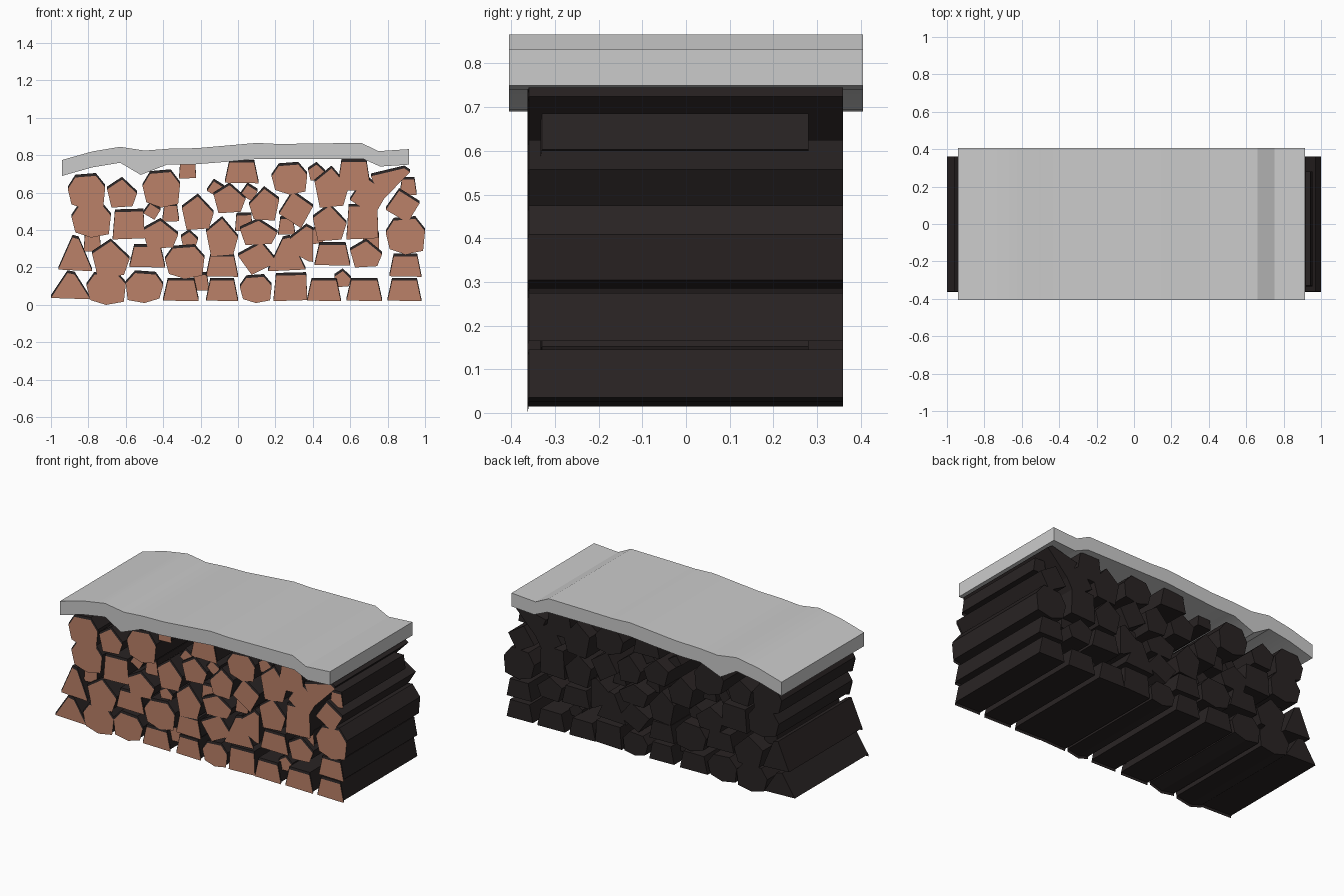
import bpy, bmesh

# Log cross-sections in a unit square; a lowercase letter mirrors the shape
SHAPES = {
    'T': [(0, .03), (1, 0), (.87, 1), (.13, 1)],
    'H': [(.1, .15), (.5, 0), (.95, .1), (1, .65), (.75, 1), (.2, .95), (0, .6)],
    'P': [(.15, 0), (.85, .05), (1, .5), (.5, 1), (0, .65)],
    'A': [(0, .05), (1, 0), (.6, .95), (.42, 1)],
    'W': [(0, .45), (.8, 1), (1, .9), (1, 0), (.85, .02)],
    'D': [(0, .4), (.4, 1), (1, .6), (.65, 0)],
    'B': [(0, 0), (1, .04), (.97, 1), (.07, .97)],
    'V': [(0, .75), (.85, 1), (1, .88), (.3, 0)],
}


def material(name, color):
    m = bpy.data.materials.new(name)
    m.diffuse_color = (*color, 1)
    return m


bark = material("bark", (.022, .017, .017))
wood = material("cut_wood", (.5, .22, .14))


def prism(name, rings, mats=()):
    """Skin a closed solid through rings of points; the last cap gets slot 1."""
    bm = bmesh.new()
    vr = [[bm.verts.new(p) for p in ring] for ring in rings]
    n = len(vr[0])
    for a, b in zip(vr, vr[1:]):
        for i in range(n):
            j = (i + 1) % n
            bm.faces.new((a[i], a[j], b[j], b[i]))
    bm.faces.new(vr[0])
    cap = bm.faces.new(vr[-1])
    cap.material_index = 1 if mats else 0
    bmesh.ops.recalc_face_normals(bm, faces=bm.faces)
    me = bpy.data.meshes.new(name)
    for m in mats:
        me.materials.append(m)
    bm.to_mesh(me)
    bm.free()
    ob = bpy.data.objects.new(name, me)
    bpy.context.collection.objects.link(ob)
    return ob


def logs(row, specs, y0=-.36, y1=.36):
    """Each spec: shape letter, x range, z range. The cut face sits a little low."""
    for k, (s, xa, xb, za, zb) in enumerate(specs):
        pts = [((1 - u if s.islower() else u), v) for u, v in SHAPES[s.upper()]]
        pts = [(xa + u * (xb - xa), za + v * (zb - za)) for u, v in pts]
        rings = [[(x, y, z + d) for x, z in pts]
                 for y, d in ((y1, .015), (y0, .015), (y0 - .003, 0))]
        prism(f"{row}_log_{k + 1}", rings, (bark, wood))


# Bottom row
logs("bottom", [
    ('A', -1, -.79, .03, .17), ('H', -.81, -.6, 0, .17), ('h', -.6, -.4, .01, .17),
    ('T', -.4, -.21, .02, .13), ('T', -.17, 0, .02, .13), ('H', .01, .18, .01, .15),
    ('B', .19, .37, .02, .16), ('T', .37, .55, .02, .13), ('T', .58, .77, .02, .13),
    ('T', .8, .98, .02, .13)])

# Second row
logs("second", [
    ('A', -.96, -.78, .18, .36), ('P', -.78, -.58, .15, .34), ('T', -.58, -.39, .2, .31),
    ('H', -.39, -.18, .14, .31), ('T', -.17, 0, .15, .26), ('d', 0, .21, .16, .33),
    ('a', .16, .36, .18, .36), ('W', .23, .4, .23, .42), ('T', .41, .6, .21, .32),
    ('P', .6, .77, .2, .34), ('T', .81, .98, .15, .26)])

# Third row
logs("third", [
    ('H', -.89, -.68, .36, .54), ('B', -.67, -.5, .35, .5), ('P', -.51, -.32, .3, .45),
    ('P', -.3, -.13, .4, .58), ('P', -.17, 0, .26, .46), ('P', .01, .21, .32, .45),
    ('p', .06, .22, .45, .62), ('D', .22, .4, .41, .6), ('P', .4, .58, .34, .53),
    ('B', .58, .75, .35, .53), ('H', .79, 1, .27, .46)])

# Upper rows
logs("upper", [
    ('H', -.91, -.71, .51, .69), ('P', -.7, -.54, .52, .67), ('H', -.51, -.31, .52, .71),
    ('P', -.13, .04, .49, .64), ('T', -.07, .11, .65, .76), ('H', .18, .37, .59, .75),
    ('P', .41, .59, .52, .73), ('D', .6, .8, .48, .68), ('t', .53, .71, .61, .765),
    ('V', .71, .92, .56, .73), ('D', .79, .97, .44, .61)])

# Small split pieces filling the gaps, shorter than the logs
fill = [(-.27, .72), (-.46, .5), (-.36, .49), (-.26, .35), (.03, .44), (.06, .6),
        (.26, .42), (.42, .71), (-.78, .33), (-.53, .25), (-.2, .12), (.56, .14),
        (.71, .34), (-.12, .62), (.91, .63), (.42, .37)]
logs("filler", [("BDtP"[i % 4], x - .045, x + .045, z - .045, z + .04)
                for i, (x, z) in enumerate(fill)], -.33, .28)

# Sagging cover sheet over the stack
profile = [
    (-.94, .775), (-.78, .82), (-.63, .845), (-.5, .825), (-.37, .835), (-.22, .838),
    (.1, .866), (.22, .86), (.4, .863), (.66, .866), (.75, .822), (.915, .833),
    (.915, .75), (.76, .74), (.67, .78), (.1, .78), (-.06, .765), (-.25, .75),
    (-.38, .75), (-.52, .695), (-.63, .76), (-.78, .735), (-.94, .69)]
cover = prism("cover_sheet", [[(x, y, z) for x, z in profile] for y in (.405, -.405)])
bpy.context.view_layer.objects.active = cover
cover.select_set(True)
bpy.ops.object.shade_smooth_by_angle(angle=.4)
